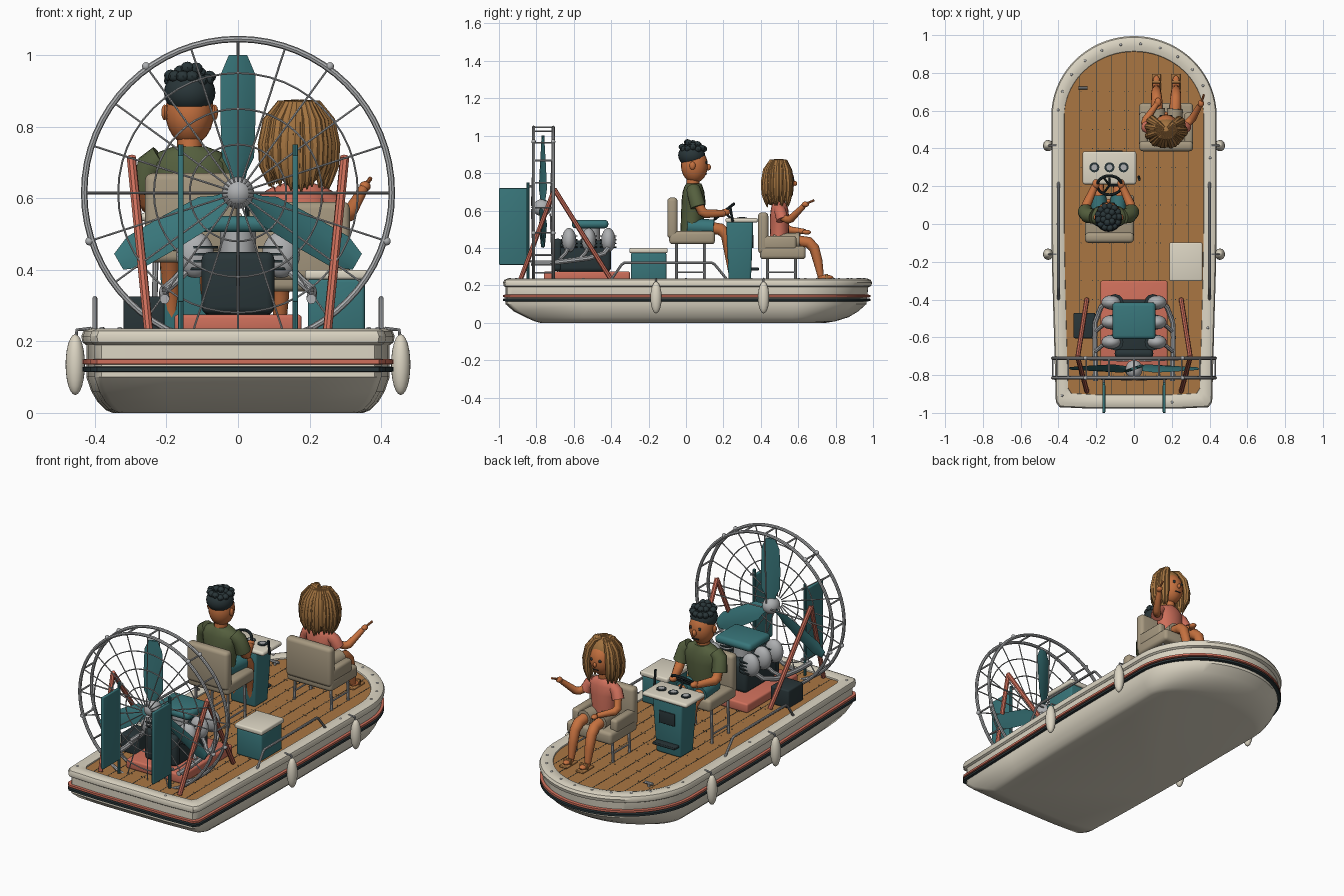
import bpy, bmesh, math, random
from math import sin, cos, pi, sqrt, radians
from mathutils import Vector, Matrix

if "Cube" in bpy.data.objects:
    bpy.data.objects.remove(bpy.data.objects["Cube"])
random.seed(4)

COL = dict(cream=(.72, .67, .55), wood=(.40, .18, .055), coral=(.62, .16, .105), dark=(.022, .036, .04),
           metal=(.42, .43, .44), teal=(.04, .18, .195), tan=(.38, .315, .215), skin=(.56, .165, .05),
           olive=(.09, .115, .048), blonde=(.36, .17, .05))
MAT = {}
for n, c in COL.items():
    MAT[n] = bpy.data.materials.new(n)
    MAT[n].diffuse_color = (*c, 1)


def add(name, me, mat):
    ob = bpy.data.objects.new(name, me)
    bpy.context.collection.objects.link(ob)
    me.materials.clear()
    me.materials.append(MAT[mat])
    for p in me.polygons:
        p.use_smooth = True
        p.material_index = 0
    me.set_sharp_from_angle(angle=radians(38))
    return ob


def finish(name, bm, mat):
    bmesh.ops.recalc_face_normals(bm, faces=bm.faces)
    me = bpy.data.meshes.new(name)
    bm.to_mesh(me)
    bm.free()
    return add(name, me, mat)


def box(name, x0, x1, y0, y1, z0, z1, mat, bev=.01, taper=1):
    bm = bmesh.new()
    bmesh.ops.create_cube(bm, size=1)
    for v in bm.verts:
        k = taper if v.co.z < 0 else 1
        v.co = ((x0+x1)/2 + v.co.x*(x1-x0)*k, (y0+y1)/2 + v.co.y*(y1-y0)*k, (z0+z1)/2 + v.co.z*(z1-z0))
    if bev:
        bmesh.ops.bevel(bm, geom=bm.edges[:], offset=bev, segments=3, profile=.5, affect='EDGES')
    return finish(name, bm, mat)


def ball(name, centres, r, mat, seg=20):
    bm = bmesh.new()
    for c in centres:
        m = Matrix.Translation(c) @ Matrix.Diagonal((*r, 1))
        bmesh.ops.create_uvsphere(bm, u_segments=seg, v_segments=seg//2 + 2, radius=1, matrix=m)
    return finish(name, bm, mat)


def tube(name, paths, r, mat, cyclic=False, res=2):
    """Round bars along paths; a fourth value on a point is its own radius."""
    cu = bpy.data.curves.new(name, 'CURVE')
    cu.dimensions, cu.bevel_depth, cu.bevel_resolution, cu.use_fill_caps = '3D', 1, res, True
    for path in paths:
        s = cu.splines.new('POLY')
        s.points.add(len(path) - 1)
        s.use_cyclic_u = cyclic
        for p, q in zip(s.points, path):
            p.co = (*q[:3], 1)
            p.radius = q[3] if len(q) > 3 else r
    tmp = bpy.data.objects.new(name + "_curve", cu)
    bpy.context.collection.objects.link(tmp)
    me = bpy.data.meshes.new_from_object(tmp.evaluated_get(bpy.context.evaluated_depsgraph_get()))
    bpy.data.objects.remove(tmp)
    return add(name, me, mat)


def skin(name, rings, mat, loop=False):
    bm = bmesh.new()
    vs = [[bm.verts.new(p) for p in ring] for ring in rings]
    n = len(vs[0])
    for a, b in zip(vs, vs[1:] + (vs[:1] if loop else [])):
        for i in range(n):
            bm.faces.new((a[i], a[(i+1) % n], b[(i+1) % n], b[i]))
    if not loop:
        bm.faces.new(vs[0])
        bm.faces.new(vs[-1])
    return finish(name, bm, mat)


def oval(z, cx, cy, rx, ry, n=20):
    return [(cx + rx*cos(2*pi*i/n), cy + ry*sin(2*pi*i/n), z) for i in range(n)]


def outline(z, w, ys, yb):
    h = [(w*.5, ys), (w*.9, ys+.008), (w*.945, ys+.035), (w*.97, -.55), (w*.99, -.25), (w, 0), (w, .35)]
    h += [(w*cos(t*pi/36), .57 + (yb-.57)*sin(t*pi/36)) for t in range(19)]
    return [(x, y, z) for x, y in h] + [(-x, y, z) for x, y in h[-2::-1]]


def mir(path):
    return [path, [(-p[0], *p[1:]) for p in path]]


def ring(y, r, n=64):
    return [(r*cos(2*pi*i/n), y, .615 + r*sin(2*pi*i/n)) for i in range(n)]


# hull, gunwale, stripes, deck
skin("hull", [outline(*l) for l in ((0, .35, -.78, .75), (.008, .37, -.81, .80), (.03, .392, -.86, .87),
     (.06, .41, -.92, .92), (.1, .424, -.965, .965), (.195, .424, -.965, .975))], 'cream')
skin("gunwale", [outline(*l) for l in ((.19, .425, -.965, .975), (.197, .435, -.975, .99), (.215, .438, -.978, .995),
     (.229, .432, -.972, .988), (.236, .415, -.955, .97), (.236, .39, -.93, .94), (.229, .37, -.905, .915),
     (.2, .365, -.9, .905))], 'cream', True)
for n, z, m in (("coral_stripe", .143, 'coral'), ("dark_stripe", .122, 'dark')):
    skin(n, [outline(z+a, .42+b, -.96-b, .968+b) for a, b in ((-.008, 0), (-.006, .018), (.006, .018), (.008, 0))], m, True)
skin("deck", [outline(.2, .372, -.91, .915), outline(.222, .372, -.91, .915)], 'wood')
for x in (-.29, -.2, -.12, -.04, .05, .13, .21, .29):
    end = .57 + .34*sqrt(1 - (x/.372)**2)
    box("deck_seam", x-.0015, x+.0015, -.9, end, .215, .2228, 'dark', 0)
tube("deck_screws", [[(x+d, y*.1, .21), (x+d, y*.1, .2235)] for x in (-.25, -.16, -.08, 0, .09, .17, .25)
     for d in (-.03, .03) for y in range(-8, 8)], .0028, 'dark', res=1)
ball("gunwale_rivets", [p for p in outline(.236, .403, -.943, .955)[::3]], (.007, .007, .004), 'metal', 8)
# fenders, rails, cleat
ball("fender", [(s*.455, y, .135) for s in (1, -1) for y in (-.16, .415)], (.027, .03, .085), 'cream')
tube("fender_rope", [[(s*.455, y, .2), (s*.45, y, .232), (s*.41, y, .236)] for s in (1, -1) for y in (-.16, .415)], .005, 'metal')
tube("side_rail", mir([(.4, -.4, .23), (.4, -.345, .31), (.4, -.33, .32), (.4, .14, .32), (.4, .155, .31), (.4, .22, .23)]), .007, 'metal')
tube("bow_cleat", [[(-.295, .72, .24), (-.245, .72, .24)], [(-.27, .72, .22), (-.27, .72, .24)]], .008, 'metal')
# fan cage
tube("cage_ring", [ring(y, .43) for y in (-.815, -.71)], .009, 'metal', True)
tube("cage_wire_ring", [ring(-.82, r, 48) for r in (.335, .235, .135)], .0032, 'metal', True, 1)
ang = [2*pi*i/20 + pi/2 for i in range(20)]
tube("cage_spokes", [[(.03*cos(a), -.825, .615+.03*sin(a)), (.43*cos(a), -.815, .615+.43*sin(a))] for a in ang], .0032, 'metal', res=1)
tube("cage_ties", [[(.43*cos(a), y, .615+.43*sin(a)) for y in (-.815, -.71)] for a in ang], .005, 'metal', res=1)
tube("cage_front_spokes", [[(.03*cos(a), -.725, .615+.03*sin(a)), (.43*cos(a), -.71, .615+.43*sin(a))] for a in ang[::5]], .004, 'metal')
ball("cage_joints", [(.437*cos(a), y, .615+.437*sin(a)) for a in ang[2::4] for y in (-.815, -.71)], (.012,)*3, 'metal', 10)
# propeller
ball("hub", [(0, -.77, .615)], (.045, .05, .045), 'metal')
for k in range(3):
    R = Matrix.Translation((0, -.765, .615)) @ Matrix.Rotation(k*2*pi/3, 4, 'Y')
    skin("blade", [[R @ Vector((u*w*cos(t) - v*sin(t)*.006, u*w*sin(t) + v*cos(t)*.006, r))
         for u, v in ((-1, 0), (-.4, -1), (.4, -1), (1, 0), (.4, 1), (-.4, 1))]
         for r, w, t in ((.02, .02, .6), (.06, .03, .55), (.1, .05, .45), (.22, .052, .32), (.33, .05, .2), (.385, .026, .15))], 'teal')
# rudders
for s in (1, -1):
    box("rudder", s*.16-.008, s*.16+.008, -1, -.85, .31, .72, 'teal', .005)
tube("rudder_post", mir([(.16, -.845, .23), (.16, -.845, .75)]), .008, 'teal')
tube("rudder_bracket", [p for z in (.33, .73) for p in mir([(.16, -.845, z), (.16, -.815, z)])], .006, 'metal')
# support frame
tube("fan_frame", mir([(.25, -.885, .23), (.298, -.705, .71)]) + mir([(.298, -.705, .715), (.25, -.4, .23)]), .013, 'coral')
# engine
box("engine_base", -.178, .178, -.76, -.3, .222, .275, 'coral')
box("engine_block", -.1, .1, -.69, -.4, .27, .44, 'dark', .025)
box("engine_rear_case", -.102, .102, -.71, -.66, .275, .45, 'dark', .022)
for y in (-.625, -.52, -.415):
    ball("cylinder", [(s*.12, y, .442) for s in (1, -1)], (.053, .038, .065), 'metal')
    tube("cylinder_fins", [p for z in (.40, .42, .44, .46) for p in mir([(.1, y, z), (.1, y, z+.007)])], .044, 'dark', res=4)
box("air_cleaner", -.115, .115, -.61, -.415, .505, .55, 'teal', .02)
tube("air_intake", [[(0, -.51, .42), (0, -.51, .52)]], .05, 'metal', res=4)
tube("exhaust", mir([(.13, -.4, .42), (.175, -.44, .37), (.205, -.52, .345), (.208, -.6, .335), (.205, -.72, .32), (.205, -.83, .318)]), .014, 'metal')
tube("exhaust_branch", [p for y in (-.52, -.625) for p in mir([(.13, y, .41), (.17, y-.02, .37), (.205, y-.05, .34)])], .011, 'metal')
box("battery", -.32, -.205, -.605, -.47, .222, .325, 'dark', .008)
# cooler
box("cooler", .195, .355, -.295, -.105, .222, .375, 'teal')
box("cooler_lid", .187, .362, -.302, -.098, .373, .4, 'cream', .008)
# seats
for n, cx, y, z, w in (("driver", -.13, -.1, .42, .13), ("passenger", .17, .385, .34, .143)):
    box(n+"_seat_cushion", cx-w, cx+w, y+.01, y+.255, z, z+.07, 'tan', .018)
    box(n+"_seat_back", cx-w, cx+w, y, y+.055, z+.03, z+.25, 'tan', .02)
    tube(n+"_seat_legs", [[(cx+s*(w-.025), yy, .22), (cx+s*(w-.03), yy, z+.02)] for s in (1, -1) for yy in (y+.05, y+.2)], .008, 'metal')
    tube(n+"_seat_brace", [[(cx+s*(w-.027), y+.05, .27), (cx+s*(w-.027), y+.2, .27)] for s in (1, -1)], .005, 'metal')
for s in (1, -1):
    box("armrest", .17+s*.12-.023, .17+s*.12+.023, .41, .59, .39, .465, 'tan', .015)
# console
box("console", -.225, -.035, .215, .36, .222, .54, 'teal', .012, .82)
box("console_top", -.272, .012, .21, .385, .535, .56, 'cream', .012)
for x in (-.21, -.13, -.055):
    tube("gauge", [[(x, .3, .555), (x, .3, .564)]], .027, 'dark', res=4)
    tube("gauge_dial", [[(x, .3, .56), (x, .3, .566)]], .016, 'metal', res=4)
wheel = [(-.13+.065*cos(a*pi/12), .205+.05*sin(a*pi/12), .595+.04*sin(a*pi/12)) for a in range(24)]
tube("steering_wheel", [wheel], .008, 'dark', True)
tube("steering_spokes", [[(-.13, .205, .595), wheel[i]] for i in (0, 8, 16)] + [[(-.13, .205, .595), (-.13, .25, .545)]], .006, 'dark')
tube("throttle", [[(.025, .25, .54), (.028, .235, .625)]], .007, 'dark')
box("console_vent", -.18, -.08, .35, .362, .40, .47, 'dark', .003)
box("console_step", -.2, -.06, .345, .39, .28, .295, 'dark', .004)

# driver
D = -.135
skin("driver_shirt", [oval(z, D, y, rx, ry) for z, y, rx, ry in ((.485, .03, .085, .06), (.56, .035, .088, .062),
     (.65, .04, .105, .064), (.70, .04, .115, .058), (.73, .04, .085, .048), (.745, .042, .045, .04))], 'olive')
tube("driver_neck", [[(D, .035, .72), (D, .04, .8)]], .035, 'skin', res=4)
ball("driver_head", [(D, .045, .84)], (.068, .072, .092), 'skin')
ball("driver_ears", [(D+s*.07, .035, .84) for s in (1, -1)], (.01, .016, .022), 'skin', 10)
ball("driver_nose", [(D, .118, .832)], (.012, .016, .018), 'skin', 10)
ball("driver_eyes", [(D+s*.027, .108, .856) for s in (1, -1)], (.009, .006, .009), 'dark', 10)
box("driver_mouth", D-.02, D+.02, .10, .113, .793, .798, 'dark', 0)
ball("driver_hair", [(D, .03, .895)], (.072, .072, .062), 'dark')
ball("driver_curls", [(D+.052*r*cos(a), .037+.055*r*sin(a), .935+.028*(1-r*r)+random.uniform(-.008, .012))
     for r, n in ((0, 1), (.55, 7), (1.05, 13)) for a in [2*pi*i/n for i in range(n)]], (.019, .019, .017), 'dark', 8)
for s in (1, -1):
    tube("driver_sleeve", [[(D+s*.08, .04, .712, .038), (D+s*.11, .045, .69, .04), (D+s*.122, .065, .62, .042)]], 1, 'olive', res=4)
    tube("driver_arm", [[(D+s*.115, .05, .67, .026), (D+s*.12, .085, .595, .026), (D+s*.115, .105, .583, .025), (D+s*.07, .205, .585, .018)]], 1, 'skin', res=4)
    ball("driver_hand", [(D+s*.066, .212, .592)], (.02, .026, .018), 'skin', 12)
    tube("driver_shorts", [[(D+s*.045, .01, .515, .044), (D+s*.055, .15, .51, .042)]], 1, 'teal', res=4)
    tube("driver_leg", [[(D+s*.055, .13, .508, .032), (D+s*.055, .185, .50, .032), (D+s*.055, .215, .47, .03), (D+s*.05, .25, .26, .022)]], 1, 'skin', res=4)
    box("driver_shoe", D+s*.05-.022, D+s*.05+.022, .235, .33, .222, .262, 'dark', .012)

# passenger
P = .17
skin("passenger_shirt", [oval(z, P, y, rx, ry) for z, y, rx, ry in ((.41, .495, .072, .055), (.48, .5, .066, .05),
     (.56, .5, .078, .052), (.61, .5, .085, .046), (.635, .5, .06, .038), (.645, .5, .035, .03))], 'coral')
tube("passenger_neck", [[(P, .5, .62), (P, .505, .7)]], .027, 'skin', res=4)
ball("passenger_head", [(P, .512, .755)], (.066, .068, .088), 'skin')
ball("passenger_nose", [(P, .582, .745)], (.01, .013, .013), 'skin', 10)
ball("passenger_eyes", [(P+s*.026, .572, .768) for s in (1, -1)], (.009, .006, .009), 'dark', 10)
box("passenger_mouth", P-.016, P+.016, .562, .575, .712, .716, 'dark', 0)
ball("passenger_hair", [(P, .492, .785)], (.076, .07, .088), 'blonde')
ball("passenger_back_hair", [(P, .46, .735)], (.078, .048, .108), 'blonde')
locks = []
for i in range(26):
    a = radians(-222 + i*264/25)   # round the back, leaving the face open
    k, e = random.uniform(.92, 1.1), random.uniform(.625, .66)
    f = lambda r, z, w: (P + r*k*cos(a), .5 + r*k*.88*sin(a), z, w)
    locks.append([f(.012, .868, .008), f(.05, .86, .015), f(.082, .815, .018), f(.094, .75, .019),
                  f(.092, .69, .017), f(.084, e+.015, .01), f(.08, e-.01, .002)])
tube("passenger_locks", locks, 1, 'blonde')
for s in (1, -1):
    tube("passenger_sleeve", [[(P+s*.055, .5, .608, .03), (P+s*.085, .505, .59, .032), (P+s*.102, .515, .55, .033)]], 1, 'coral', res=4)
    tube("passenger_shorts", [[(P+s*.035, .47, .435, .042), (P+s*.048, .61, .44, .042)]], 1, 'tan', res=4)
    tube("passenger_leg", [[(P+s*.048, .59, .438, .03), (P+s*.05, .655, .43, .03), (P+s*.052, .685, .4, .028),
         (P+s*.052, .705, .33, .025), (P+s*.052, .72, .25, .017)]], 1, 'skin', res=4)
    ball("passenger_foot", [(P+s*.052, .745, .243)], (.021, .043, .014), 'skin', 14)
    box("sandal", P+s*.052-.024, P+s*.052+.024, .695, .795, .222, .234, 'wood', .004)
    box("sandal_strap", P+s*.052-.024, P+s*.052+.024, .745, .76, .23, .261, 'wood', .004)
tube("pointing_arm", [[(P+.095, .512, .565, .02), (P+.125, .545, .55, .021), (P+.14, .56, .555, .021), (P+.18, .63, .625, .014)]], 1, 'skin', res=4)
ball("pointing_hand", [(P+.185, .638, .633)], (.016, .02, .015), 'skin', 12)
tube("pointing_finger", [[(P+.188, .645, .638), (P+.2, .685, .655)]], .006, 'skin')
tube("resting_arm", [[(P-.098, .51, .57, .02), (P-.112, .535, .51, .021), (P-.105, .555, .495, .021), (P-.05, .635, .488, .014)]], 1, 'skin', res=4)
ball("resting_hand", [(P-.043, .645, .484)], (.018, .024, .013), 'skin', 12)

for m in bpy.data.materials:
    if m.users and not m.is_grease_pencil:
        m.use_nodes = True
        m.node_tree.nodes["Principled BSDF"].inputs["Base Color"].default_value = m.diffuse_color
